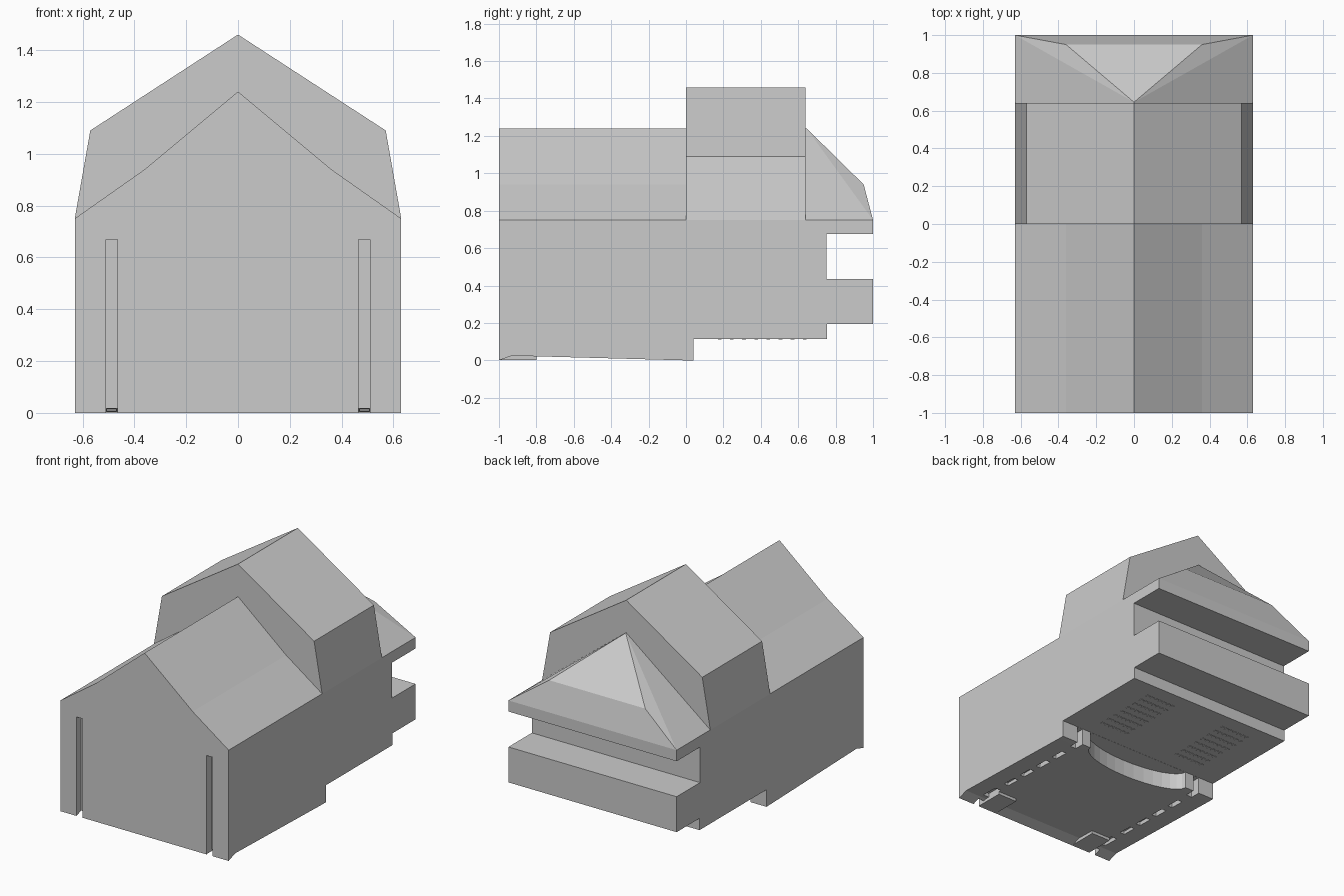
import bpy, bmesh, math

cube = bpy.data.objects.get("Cube")
if cube:
    bpy.data.objects.remove(cube, do_unlink=True)

grey = bpy.data.materials.new("plain grey")
grey.use_nodes = True
colour = (0.6, 0.6, 0.6, 1)
grey.diffuse_color = colour
grey.node_tree.nodes["Principled BSDF"].inputs["Base Color"].default_value = colour

W = 0.63      # half width
EAVE = 0.75   # wall height
TALL_END = 0.64


def finish(name, bm):
    bmesh.ops.recalc_face_normals(bm, faces=bm.faces)
    mesh = bpy.data.meshes.new(name)
    bm.to_mesh(mesh)
    bm.free()
    mesh.materials.append(grey)
    ob = bpy.data.objects.new(name, mesh)
    bpy.context.collection.objects.link(ob)
    return ob


def prism(bm, points, shift):
    """Closed outline pushed along a vector."""
    face = bm.faces.new([bm.verts.new(p) for p in points])
    out = bmesh.ops.extrude_face_region(bm, geom=[face])
    verts = [v for v in out["geom"] if isinstance(v, bmesh.types.BMVert)]
    bmesh.ops.translate(bm, verts=verts, vec=shift)


def box(bm, x, y, z):
    prism(bm, [(x[0], y[0], z[0]), (x[1], y[0], z[0]),
               (x[1], y[1], z[0]), (x[0], y[1], z[0])], (0, 0, z[1] - z[0]))


def mirrored_box(bm, x, y, z):
    box(bm, x, y, z)
    box(bm, (-x[1], -x[0]), y, z)


def gable(name, half, y0, y1):
    """Roof block from half a front outline, eave to ridge."""
    outline = half + [(-x, z) for x, z in reversed(half) if x > 0]
    bm = bmesh.new()
    prism(bm, [(x, y0, z) for x, z in outline], (0, y1 - y0, 0))
    return finish(name, bm)


# House body: stepped side outline with the balcony and its opening
side = [(-1, 0), (-0.93, 0.025), (0, 0), (0.04, 0), (0.04, 0.115),
        (0.755, 0.115), (0.755, 0.195), (1, 0.195), (1, 0.435),
        (0.75, 0.435), (0.75, 0.675), (1, 0.675), (1, EAVE), (-1, EAVE)]
bm = bmesh.new()
prism(bm, [(-W, y, z) for y, z in side], (2 * W, 0, 0))
body = finish("house_body", bm)

# Cutters: front slots, underside rail slots, curved recess behind the base
bm = bmesh.new()
mirrored_box(bm, (0.465, 0.51), (-1.1, -0.95), (-0.1, 0.67))
mirrored_box(bm, (0.465, 0.51), (-0.9, -0.78), (-0.1, 0.05))
for i in range(4):
    y = -0.7 + i * 0.16
    mirrored_box(bm, (0.47, 0.505), (y, y + 0.1), (-0.1, 0.04))
mirrored_box(bm, (0.465, 0.51), (-0.03, 0.1), (-0.1, 0.114))
arc = [(0.4 * math.cos(a), 0.041 - 0.14 * math.sin(a), -0.1)
       for a in [math.pi * i / 16 for i in range(17)]]
prism(bm, arc, (0, 0, 0.214))
cutter = finish("slot_cutter", bm)
cutter.hide_render = True
cutter.hide_set(True)
mod = body.modifiers.new("slots", "BOOLEAN")
mod.object = cutter
mod.operation = "DIFFERENCE"
mod.solver = "EXACT"

# Roofs
low = [(W, EAVE), (0.36, 0.94), (0, 1.24)]
gable("front_roof", low, -1, TALL_END)
gable("tall_roof", [(W, EAVE), (0.57, 1.09), (0, 1.46)], 0, TALL_END)

# Hipped roof at the back, one solid between slices of the low roof outline
bm = bmesh.new()
ends = [1, 0.95, TALL_END + 0.005]
pts = []
for (x, z), y in zip(low, ends):
    for s in (1, -1):
        pts += [(s * x, TALL_END, z), (s * x, y, z)]
bmesh.ops.convex_hull(bm, input=[bm.verts.new(p) for p in pts])
bmesh.ops.dissolve_limit(bm, angle_limit=0.01, verts=bm.verts, edges=bm.edges)
finish("back_hip_roof", bm)

# Small feet under the front
bm = bmesh.new()
mirrored_box(bm, (0.32, 0.465), (-0.999, -0.8), (0.002, 0.04))
finish("front_feet", bm)

# Rows of fine ribs under the rear floor
bm = bmesh.new()
for row in range(8):
    y = 0.17 + row * 0.065
    for i in range(7):
        x = 0.2 + i * 0.034
        mirrored_box(bm, (x, x + 0.022), (y, y + 0.02), (0.112, 0.118))
finish("underside_ribs", bm)
